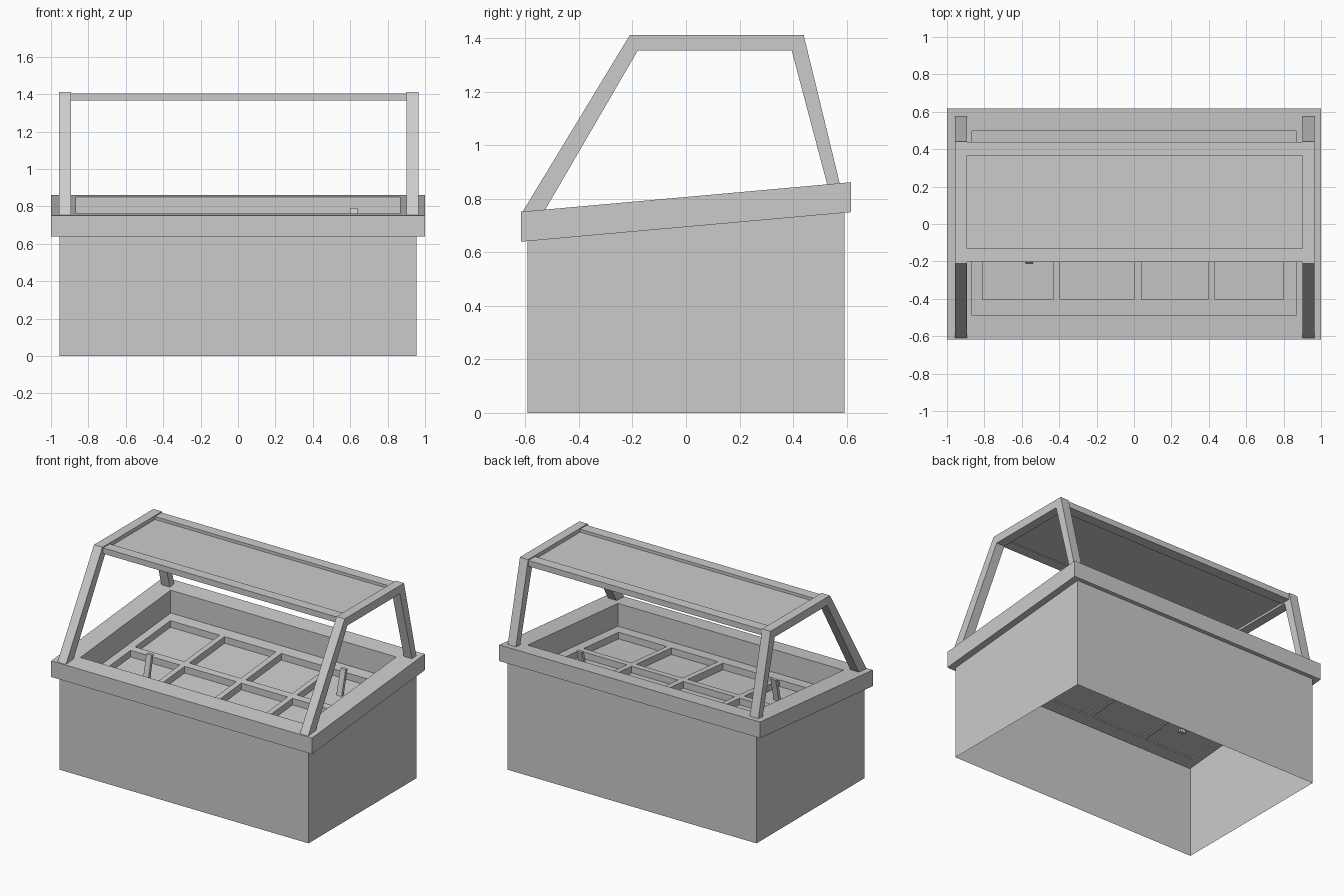
import bpy, bmesh
from mathutils import Vector

if "Cube" in bpy.data.objects:
    bpy.data.objects.remove(bpy.data.objects["Cube"])

SLOPE = 0.0895


def rim_top(y):
    return 0.807 + SLOPE * y


def finish(bm, name):
    bmesh.ops.recalc_face_normals(bm, faces=bm.faces[:])
    me = bpy.data.meshes.new(name)
    bm.to_mesh(me)
    bm.free()
    ob = bpy.data.objects.new(name, me)
    bpy.context.collection.objects.link(ob)
    return ob


def extrude(bm, vec):
    geo = bmesh.ops.extrude_face_region(bm, geom=bm.faces[:], use_keep_orig=True)["geom"]
    bmesh.ops.translate(bm, vec=vec, verts=[g for g in geo if isinstance(g, bmesh.types.BMVert)])


def box(name, x0, x1, y0, y1, z0, z1):
    bm = bmesh.new()
    bm.faces.new([bm.verts.new(p) for p in ((x0, y0, z0), (x1, y0, z0), (x1, y1, z0), (x0, y1, z0))])
    extrude(bm, (0, 0, z1 - z0))
    return finish(bm, name)


def sloped_grid(name, xs, ys, holes, low, high):
    """Slab with rectangular holes, parallel to the sloping counter; heights relative to the rim top."""
    bm = bmesh.new()
    vs = [[bm.verts.new((x, y, rim_top(y) + low)) for y in ys] for x in xs]
    for i in range(len(xs) - 1):
        for j in range(len(ys) - 1):
            if (i, j) not in holes:
                bm.faces.new((vs[i][j], vs[i + 1][j], vs[i + 1][j + 1], vs[i][j + 1]))
    if high > low:
        extrude(bm, (0, 0, high - low))
    return finish(bm, name)


# Cabinet: four walls, open underneath, sloping top edge
bm = bmesh.new()
corners = [(-0.955, -0.592), (0.955, -0.592), (0.955, 0.592), (-0.955, 0.592)]
lo = [bm.verts.new((x, y, 0)) for x, y in corners]
hi = [bm.verts.new((x, y, rim_top(y) - 0.112)) for x, y in corners]
for i in range(4):
    j = (i + 1) % 4
    bm.faces.new((lo[i], lo[j], hi[j], hi[i]))
finish(bm, "cabinet")

# Sloping counter rim and the walls of the well below it
sloped_grid("counter_rim", [-1, -0.865, 0.865, 1], [-0.617, -0.49, 0.498, 0.617], {(1, 1)}, -0.112, 0)
sloped_grid("well_walls", [-0.87, -0.865, 0.865, 0.87], [-0.495, -0.49, 0.498, 0.503],
            {(1, 1)}, -0.212, -0.112)

# Pan grid: four columns by two rows, with a floor sheet
pan_xs = [-0.865, -0.81, -0.432, -0.395, 0.0, 0.04, 0.395, 0.432, 0.80, 0.865]
pan_ys = [-0.49, -0.405, -0.02, 0.03, 0.417, 0.498]
pans = {(i, j) for i in (1, 3, 5, 7) for j in (1, 3)}
sloped_grid("pan_grid", pan_xs, pan_ys, pans, -0.212, -0.158)
sloped_grid("pan_floor", [-0.82, 0.81], [-0.415, 0.427], set(), -0.204, -0.204)

# Utensil handles leaning in the pans
for name, x, a, b in (("utensil_left", -0.56, (-0.205, 0.567), (-0.165, 0.745)),
                      ("utensil_right", 0.62, (0.225, 0.60), (0.275, 0.792))):
    bm = bmesh.new()
    bm.faces.new([bm.verts.new((x + dx, a[0] + dy, a[1]))
                  for dx, dy in ((-0.02, -0.011), (0.02, -0.011), (0.02, 0.011), (-0.02, 0.011))])
    extrude(bm, (0, b[0] - a[0], b[1] - a[1]))
    finish(bm, name)

# Canopy side frames
profile = [(-0.61, 0.753), (-0.21, 1.412), (0.44, 1.412), (0.585, 0.815),
           (0.538, 0.815), (0.395, 1.355), (-0.18, 1.355), (-0.53, 0.753)]
for name, x0, x1 in (("side_frame_left", -0.957, -0.892), ("side_frame_right", 0.902, 0.965)):
    bm = bmesh.new()
    bm.faces.new([bm.verts.new((x0, y, z)) for y, z in profile])
    extrude(bm, Vector((x1 - x0, 0, 0)))
    finish(bm, name)

# Canopy rails and the panel between them
box("canopy_rail_front", -0.892, 0.902, -0.203, -0.13, 1.365, 1.405)
box("canopy_rail_back", -0.892, 0.902, 0.365, 0.438, 1.365, 1.405)
box("canopy_panel", -0.892, 0.902, -0.13, 0.365, 1.37, 1.385)
